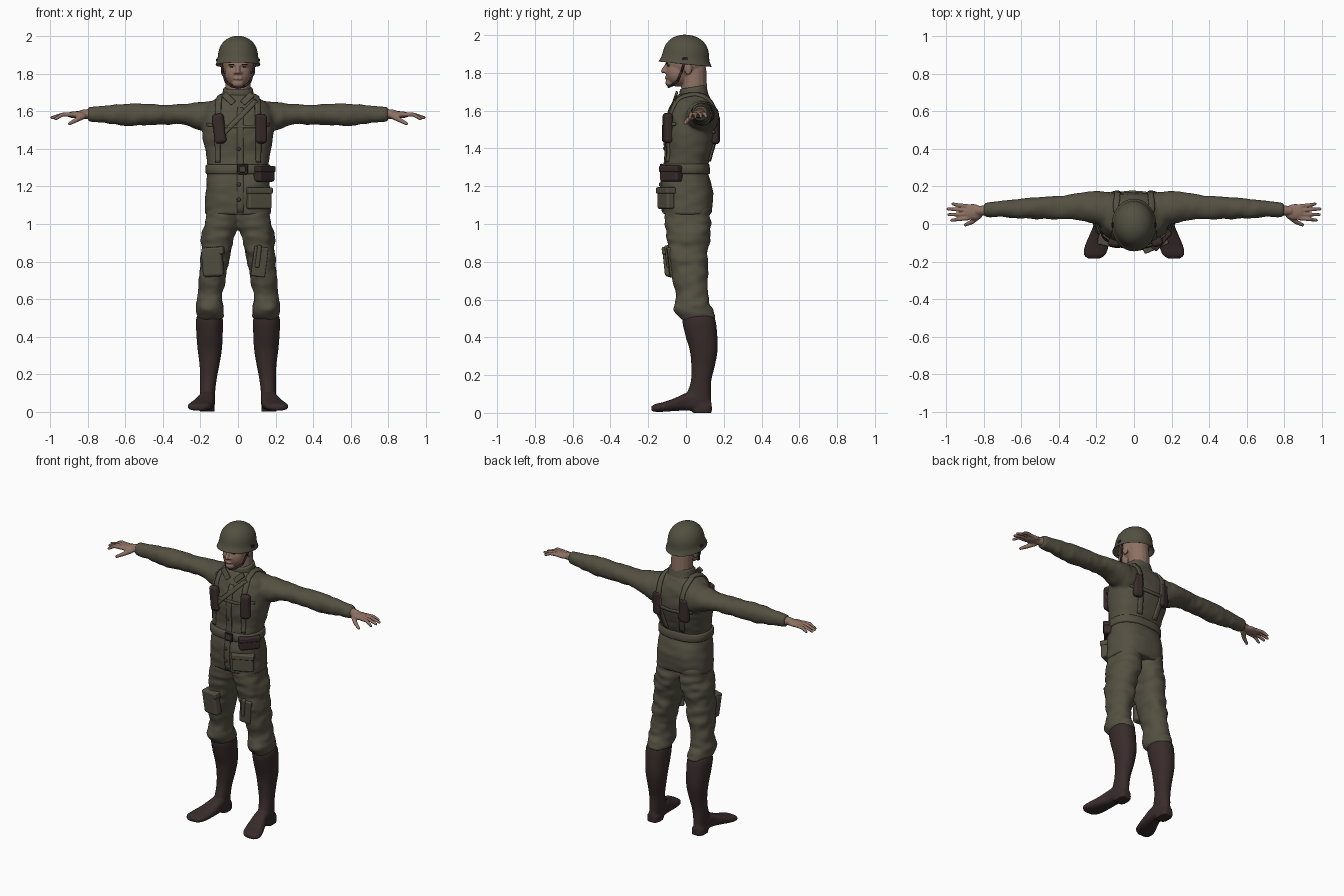
import bpy, bmesh, math
from mathutils import Vector, Matrix, Euler, noise

if "Cube" in bpy.data.objects:
    bpy.data.objects.remove(bpy.data.objects["Cube"])


def material(name, r, g, b):
    m = bpy.data.materials.new(name)
    m.use_nodes = True
    m.diffuse_color = (r, g, b, 1)
    m.node_tree.nodes["Principled BSDF"].inputs["Base Color"].default_value = (r, g, b, 1)
    return m


OLIVE = material("olive cloth", .088, .080, .054)
HELMET = material("helmet green", .084, .080, .052)
TRIM = material("dark olive trim", .055, .050, .035)
LEATHER = material("dark brown leather", .040, .024, .024)
SKIN = material("skin", .27, .165, .125)
DARK = material("dark metal", .022, .020, .018)


def spline(rows, steps):
    """Smoothly fill in between the rows, whose first entry is the position."""
    out = []
    for i in range(len(rows) - 1):
        a, b = rows[i], rows[i + 1]
        p, q = rows[max(i - 1, 0)], rows[min(i + 2, len(rows) - 1)]
        h = b[0] - a[0]
        for k in range(steps):
            u = k / steps
            row = [a[0] + h * u]
            for j in range(1, len(a)):
                if steps == 1:
                    row.append(a[j])
                    continue
                m0 = (b[j] - p[j]) / (b[0] - p[0]) * h
                m1 = (q[j] - a[j]) / (q[0] - a[0]) * h
                w = u * u * (3 - 2 * u)
                row.append(a[j] + (b[j] - a[j]) * w + m0 * u * (1 - u) ** 2 - m1 * u * u * (1 - u))
            out.append(row)
    return out + [list(rows[-1])]


def loft(bm, rows, axis=2, n=32, p=2.3, steps=6, wrinkle=0, flip=1):
    """Skin of rounded sections; each row is position, then low and high of both sides."""
    rings = []
    for t, a0, a1, b0, b1 in spline(rows, steps):
        mid = [(a0 + a1) / 2, (b0 + b1) / 2]
        mid.insert(axis, t)
        ring = []
        for k in range(n):
            c, s = math.cos(math.tau * k / n), math.sin(math.tau * k / n)
            off = [(a1 - a0) / 2 * math.copysign(abs(c) ** (2 / p), c),
                   (b1 - b0) / 2 * math.copysign(abs(s) ** (2 / p), s)]
            off.insert(axis, 0)
            co = Vector(mid) + Vector(off)
            if wrinkle:
                q = co * 13
                q[axis] *= 2.2
                co += Vector(off).normalized() * wrinkle * noise.noise(q)
            co.x *= flip
            ring.append(bm.verts.new(co))
        rings.append(ring)
    for lo, hi in zip(rings, rings[1:]):
        for k in range(n):
            bm.faces.new((lo[k - 1], lo[k], hi[k], hi[k - 1]))
    bm.faces.new(rings[0])
    bm.faces.new(rings[-1])


def ball(bm, centre, radii):
    bmesh.ops.create_uvsphere(bm, u_segments=20, v_segments=12, radius=1,
                              matrix=Matrix.LocRotScale(Vector(centre), None, Vector(radii)))


def limb(bm, a, b, r0, r1):
    """Tapered rod with round ends."""
    a, b = Vector(a), Vector(b)
    turn = Vector((0, 0, 1)).rotation_difference(b - a)
    bmesh.ops.create_cone(bm, cap_ends=True, segments=16, radius1=r0, radius2=r1,
                          depth=(b - a).length, matrix=Matrix.LocRotScale((a + b) / 2, turn, None))
    ball(bm, a, (r0,) * 3)
    ball(bm, b, (r1,) * 3)


def finish(name, bm, mat, voxel=0, relax=0, mirror=False, subdiv=0):
    bmesh.ops.recalc_face_normals(bm, faces=bm.faces)
    me = bpy.data.meshes.new(name)
    bm.to_mesh(me)
    bm.free()
    me.shade_smooth()
    me.materials.append(mat)
    ob = bpy.data.objects.new(name, me)
    bpy.context.collection.objects.link(ob)
    if mirror:
        ob.modifiers.new("mirror", 'MIRROR').use_mirror_merge = False
    if voxel:
        m = ob.modifiers.new("blend", 'REMESH')
        m.mode, m.voxel_size, m.use_smooth_shade = 'VOXEL', voxel, True
    if relax:
        m = ob.modifiers.new("relax", 'SMOOTH')
        m.factor, m.iterations = .5, relax
    if subdiv:
        ob.modifiers.new("round", 'SUBSURF').levels = subdiv
        ob.modifiers["round"].render_levels = subdiv
    return ob


def box(name, size, loc, mat, rot=(0, 0, 0), bevel=.01):
    bm = bmesh.new()
    bmesh.ops.create_cube(bm, size=1, matrix=Matrix.LocRotScale(Vector(loc), Euler(rot), Vector(size)))
    m = finish(name, bm, mat).modifiers.new("bevel", 'BEVEL')
    m.width, m.segments, m.harden_normals = bevel, 3, True


def strap(name, pts, side, width, target, mat=OLIVE, thick=.012):
    """Ribbon laid on the cloth."""
    bm = bmesh.new()
    rows, pts, side = [], [Vector(p) for p in pts], Vector(side).normalized()
    path = [a.lerp(b, k / 8) for a, b in zip(pts, pts[1:]) for k in range(8)] + [pts[-1]]
    for p in path:
        rows.append([bm.verts.new(p + side * width * (k / 3 - .5)) for k in range(4)])
    for a, b in zip(rows, rows[1:]):
        for k in range(3):
            bm.faces.new((a[k], a[k + 1], b[k + 1], b[k]))
    ob = finish(name, bm, mat)
    m = ob.modifiers.new("lay", 'SHRINKWRAP')
    m.target, m.wrap_mode, m.offset = target, 'ABOVE_SURFACE', .003
    m = ob.modifiers.new("thickness", 'SOLIDIFY')
    m.thickness, m.offset = thick, 0


# Tunic: torso and both sleeves blended into one cloth surface
torso = [(1.05, .178, -.12, .134), (1.15, .173, -.13, .145), (1.22, .168, -.13, .132),
         (1.29, .162, -.116, .112), (1.38, .172, -.108, .138), (1.46, .187, -.114, .163),
         (1.54, .188, -.102, .168), (1.6, .178, -.087, .16), (1.64, .158, -.07, .145),
         (1.67, .115, -.052, .127), (1.69, .078, -.036, .112)]
sleeve = [(.08, -.04, .162, 1.46, 1.655), (.15, -.025, .173, 1.47, 1.655), (.2, 0, .174, 1.495, 1.647),
          (.3, .018, .163, 1.53, 1.638), (.4, .026, .151, 1.53, 1.636), (.5, .028, .142, 1.526, 1.64),
          (.6, .028, .136, 1.523, 1.64), (.7, .035, .124, 1.537, 1.632), (.8, .038, .112, 1.547, 1.622)]
bm = bmesh.new()
loft(bm, [(z, -w, w, f, b) for z, w, f, b in torso], n=48, p=2.5, wrinkle=.006)
for s in (1, -1):
    loft(bm, sleeve, axis=0, p=2.1, wrinkle=.007, flip=s)
tunic = finish("tunic", bm, OLIVE, voxel=.009, relax=4)

# Trousers and pull-on boots
bm = bmesh.new()
loft(bm, [(1.1, -.01, .165, -.105, .12), (1, -.008, .18, -.112, .13), (.95, .008, .187, -.107, .128),
          (.9, .028, .192, -.102, .126), (.8, .048, .201, -.088, .117), (.7, .068, .207, -.068, .116),
          (.62, .083, .214, -.054, .116), (.55, .077, .226, -.063, .142), (.505, .08, .22, -.034, .148),
          (.48, .1, .2, 0, .13)], wrinkle=.014)
finish("trousers", bm, OLIVE, voxel=.009, relax=4, mirror=True)
bm = bmesh.new()
loft(bm, [(.53, .1, .2, .01, .13), (.5, .082, .222, -.018, .153), (.42, .081, .222, -.006, .165),
          (.33, .086, .215, .02, .167), (.25, .099, .205, .028, .153), (.17, .114, .202, .026, .134),
          (.1, .122, .203, .004, .132), (.03, .125, .203, -.02, .134)], p=2.1)
loft(bm, [(.134, .14, .192, .008, .06), (.05, .122, .207, .01, .11), (0, .122, .214, .012, .105),
          (-.06, .126, .238, .01, .078), (-.12, .136, .263, .006, .057), (-.165, .153, .267, .006, .046),
          (-.184, .18, .247, .01, .034)], axis=1, p=2.6)
loft(bm, [(0, .125, .205, .035, .137), (.04, .125, .205, .035, .137)], p=3.5)
finish("boots", bm, LEATHER, voxel=.007, relax=3, mirror=True)

# Hands with four fingers and a thumb
bm = bmesh.new()
limb(bm, (.77, .075, 1.586), (.83, .07, 1.585), .03, .024)
ball(bm, (.86, .064, 1.582), (.055, .043, .019))
for base, x, y, z in ((.094, .966, .107, 1.568), (.073, .992, .08, 1.567),
                      (.051, .988, .05, 1.566), (.031, .972, .02, 1.56)):
    knuckle = (.935, (base + y) / 2, 1.583)
    limb(bm, (.885, base, 1.583), knuckle, .0115, .0105)
    limb(bm, knuckle, (x, y, z), .0105, .008)
limb(bm, (.825, .045, 1.574), (.862, .012, 1.554), .016, .0125)
limb(bm, (.862, .012, 1.554), (.897, -.004, 1.535), .0125, .009)
finish("hands", bm, SKIN, voxel=.004, relax=2, mirror=True)

# Head and neck
bm = bmesh.new()
ball(bm, (0, 0, 1.86), (.083, .106, .1))
ball(bm, (0, -.045, 1.802), (.07, .063, .075))
ball(bm, (0, -.04, 1.785), (.063, .064, .056))
ball(bm, (0, -.083, 1.748), (.032, .026, .022))
ball(bm, (0, -.088, 1.85), (.055, .02, .012))
ball(bm, (0, -.103, 1.774), (.024, .01, .008))
limb(bm, (0, -.1, 1.846), (0, -.12, 1.81), .009, .0125)
limb(bm, (0, .045, 1.62), (0, .042, 1.81), .07, .066)
for s in (1, -1):
    ball(bm, (s * .014, -.108, 1.806), (.01, .01, .008))
    ball(bm, (s * .08, .012, 1.822), (.012, .021, .033))
finish("head", bm, SKIN, voxel=.0045, relax=3)
bm = bmesh.new()
ball(bm, (.03, -.09, 1.836), (.012, .008, .004))
ball(bm, (.032, -.097, 1.85), (.018, .011, .004))
finish("eyes_and_brows", bm, DARK, mirror=True)

# Helmet with flared rim, clips and chin strap
bm = bmesh.new()
loft(bm, [(z, -w, w, -d - .002, d + .002) for z, w, d in (
    (1.9, .09, .105), (1.86, .108, .127), (1.844, .117, .138), (1.846, .121, .141), (1.858, .117, .134),
    (1.878, .109, .124), (1.91, .107, .121), (1.945, .098, .11), (1.975, .076, .086),
    (1.995, .045, .05), (2.002, .015, .016))], p=2, steps=1)
bmesh.ops.rotate(bm, verts=bm.verts, cent=(0, 0, 1.9), matrix=Matrix.Rotation(-.1, 3, 'X'))
finish("helmet", bm, HELMET, subdiv=2)
bm = bmesh.new()
path = [(.092, -.005, 1.87), (.081, -.022, 1.81), (.066, -.045, 1.757), (.034, -.078, 1.733), (0, -.092, 1.726)]
for a, b in zip(path, path[1:]):
    limb(bm, a, b, .006, .006)
finish("chin_strap", bm, LEATHER, mirror=True)

# Collar
bm = bmesh.new()
loft(bm, [(1.655, -.094, .094, -.045, .12), (1.69, -.084, .084, -.036, .116),
          (1.722, -.078, .078, -.028, .112), (1.727, -.072, .072, -.022, .106)])
bmesh.ops.rotate(bm, verts=bm.verts, cent=(0, .05, 1.69), matrix=Matrix.Rotation(.16, 3, 'X'))
finish("collar", bm, OLIVE)

# Belt and buckle
bm = bmesh.new()
loft(bm, [(z, -w, w, f, b) for z, w, f, b in (
    (1.266, .166, -.126, .124), (1.272, .172, -.131, .128),
    (1.312, .172, -.129, .124), (1.318, .166, -.124, .12))], n=48, p=2.5, steps=2)
finish("belt", bm, OLIVE)
box("buckle", (.058, .014, .054), (.024, -.131, 1.292), DARK, bevel=.005)
box("buckle_plate", (.036, .018, .034), (.024, -.131, 1.292), TRIM, bevel=.004)

# Harness, front closing and buttons
for s, side in ((1, "left"), (-1, "right")):
    strap(side + "_shoulder_strap",
          [(s * x, y, z) for x, y, z in ((.115, -.11, 1.33), (.115, -.11, 1.45), (.108, -.09, 1.58),
                                         (.1, -.03, 1.67), (.09, .05, 1.69), (.09, .13, 1.64),
                                         (.085, .17, 1.5), (.06, .13, 1.33))], (1, 0, 0), .034, tunic)
    box(side + "_collar_flap", (.075, .014, .034), (s * .05, -.058, 1.668), OLIVE, (-.45, -s * .75, s * .3), .005)
    box(side + "_back_pouch", (.062, .04, .155), (s * .1, .157, 1.5), LEATHER, (0, 0, -s * .25), .018)
    box(side + "_helmet_clip", (.012, .026, .014), (s * .111, -.005, 1.874), DARK, bevel=.003)
strap("chest_strap", [(-.17, -.06, 1.53), (-.08, -.11, 1.52), (.08, -.11, 1.52), (.17, -.06, 1.53)],
      (0, 0, 1), .016, tunic)
strap("back_strap", [(-.15, .14, 1.49), (0, .17, 1.48), (.15, .14, 1.49)], (0, 0, 1), .018, tunic)
strap("diagonal_strap", [(.1, -.05, 1.66), (.02, -.1, 1.58), (-.09, -.11, 1.47)], (-.6, 0, .8), .026, tunic)
strap("front_closing", [(.012, -.13, 1.06), (.012, -.12, 1.3), (.012, -.11, 1.63)], (1, 0, 0), .036, tunic, thick=.008)
bm = bmesh.new()
for y, z in ((-.113, 1.4), (-.136, 1.21), (-.136, 1.13)):
    ball(bm, (.004, y, z), (.011, .008, .011))
finish("buttons", bm, TRIM)

# Pouches and pockets
box("right_chest_pouch", (.064, .048, .16), (-.1, -.1, 1.508), LEATHER, (0, -.13, -.25), .02)
box("left_chest_pouch", (.062, .048, .158), (.123, -.096, 1.508), LEATHER, (0, 0, .35), .02)
box("belt_pouch", (.125, .055, .075), (.138, -.078, 1.262), LEATHER, (0, 0, .85), .014)
box("belt_pouch_flap", (.131, .061, .034), (.139, -.079, 1.292), LEATHER, (0, 0, .85), .01)
box("tunic_pocket", (.135, .045, .11), (.112, -.107, 1.135), OLIVE, (0, 0, .42), .012)
box("tunic_pocket_flap", (.142, .055, .034), (.112, -.107, 1.178), OLIVE, (0, 0, .42), .008)
box("right_thigh_pocket", (.112, .055, .15), (-.135, -.084, .795), OLIVE, (.12, -.06, -.2), .018)
box("right_thigh_flap", (.118, .062, .04), (-.132, -.088, .858), OLIVE, (.12, -.06, -.2), .01)
box("left_thigh_pocket", (.076, .03, .16), (.115, -.08, .8), OLIVE, (.12, .12, .1), .008)
box("left_thigh_tool_loop", (.024, .03, .12), (.108, -.094, .828), OLIVE, (.12, .12, .1), .008)
